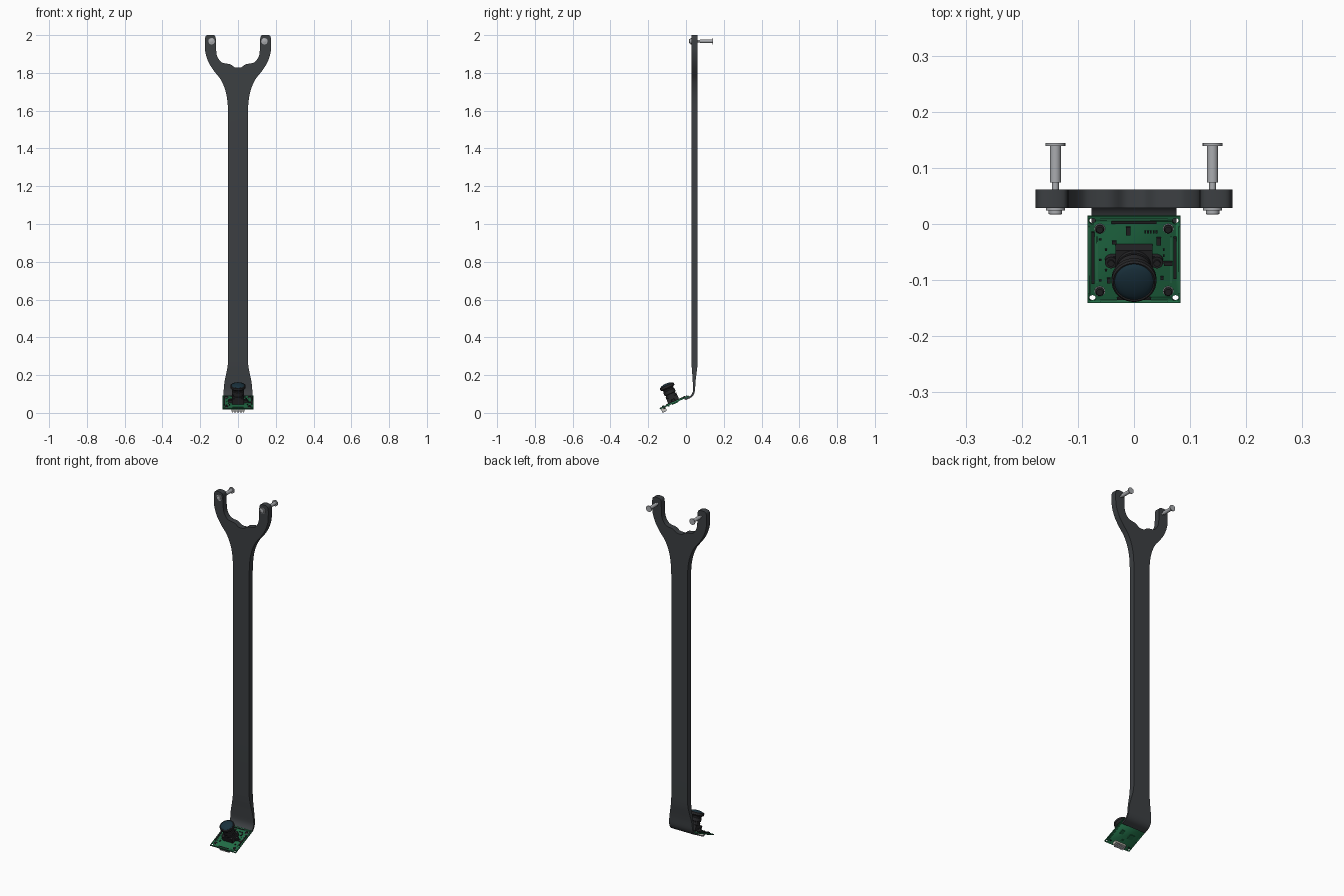
import bpy, bmesh, math
from mathutils import Matrix, Vector

if "Cube" in bpy.data.objects:
    bpy.data.objects.remove(bpy.data.objects["Cube"])


def material(name, rgb):
    m = bpy.data.materials.new(name)
    m.diffuse_color = (*rgb, 1)
    m.use_nodes = True
    m.node_tree.nodes["Principled BSDF"].inputs["Base Color"].default_value = m.diffuse_color
    return m


DARK = material("dark_grey", (0.045, 0.05, 0.055))
BLACK = material("black", (0.02, 0.02, 0.022))
GREEN = material("board_green", (0.015, 0.15, 0.06))
LIGHT_GREEN = material("trace_green", (0.04, 0.24, 0.11))
GLASS = material("glass", (0.01, 0.03, 0.045))
STEEL = material("steel", (0.4, 0.41, 0.43))
PALE = material("pale", (0.6, 0.58, 0.52))


def finish(bm, name, mat, matrix=Matrix()):
    bmesh.ops.remove_doubles(bm, verts=bm.verts, dist=1e-5)
    bmesh.ops.recalc_face_normals(bm, faces=bm.faces)
    me = bpy.data.meshes.new(name)
    bm.to_mesh(me)
    bm.free()
    ob = bpy.data.objects.new(name, me)
    bpy.context.collection.objects.link(ob)
    ob.matrix_world = matrix
    me.materials.append(mat)
    bpy.ops.object.select_all(action='DESELECT')
    ob.select_set(True)
    bpy.context.view_layer.objects.active = ob
    bpy.ops.object.shade_smooth_by_angle(angle=math.radians(35))
    return ob


def boxes(name, items, mat, matrix=Matrix()):
    """Each item: centre x, y, z, size x, y, z."""
    bm = bmesh.new()
    for x, y, z, sx, sy, sz in items:
        bmesh.ops.create_cube(bm, size=1, matrix=Matrix.Translation((x, y, z)) @ Matrix.Diagonal((sx, sy, sz, 1)))
    return finish(bm, name, mat, matrix)


def lathe(name, profile, mat, matrix=Matrix(), n=32):
    """Spin (radius, height) points round the local z axis."""
    bm = bmesh.new()
    rings = [[bm.verts.new((r * math.cos(t), r * math.sin(t), h))
              for t in (math.tau * i / n for i in range(n))] for r, h in profile]
    for a, b in zip(rings, rings[1:]):
        for i in range(n):
            j = (i + 1) % n
            bm.faces.new((a[i], a[j], b[j], b[i]))
    bm.faces.new(rings[0])
    bm.faces.new(rings[-1])
    return finish(bm, name, mat, matrix)


def smooth_line(pts, steps=4):
    """Catmull-Rom curve through the points."""
    p = [Vector(q) for q in [pts[0], *pts, pts[-1]]]
    out = []
    for a, b, c, d in zip(p, p[1:], p[2:], p[3:]):
        for s in range(steps):
            t = s / steps
            out.append(0.5 * (2 * b + (c - a) * t + (2 * a - 5 * b + 4 * c - d) * t * t
                              + (3 * b - a - 3 * c + d) * t ** 3))
    return out + [p[-1]]


# Arm: flat fork outline above, lofted bent foot below
Z_JOIN = 0.28
outer = smooth_line([(.052, 1.58), (.056, 1.65), (.068, 1.71), (.092, 1.765), (.127, 1.81), (.155, 1.855),
                     (.172, 1.905), (.175, 1.945), (.174, 1.985), (.163, 2.0), (.13, 2.0),
                     (.118, 1.985), (.116, 1.93), (.111, 1.89), (.092, 1.86), (.072, 1.851),
                     (.04, 1.845), (.018, 1.83), (0, 1.828)])
half = [Vector((.052, Z_JOIN))] + outer
outline = half + [Vector((-p.x, p.y)) for p in reversed(half[:-1])]
bm = bmesh.new()
front = [bm.verts.new((p.x, .0285, p.y)) for p in outline]
back = [bm.verts.new((p.x, .0615, p.y)) for p in outline]
bm.faces.new(front)
bm.faces.new(back)
for i in range(len(outline) - 1):
    bm.faces.new((front[i], front[i + 1], back[i + 1], back[i]))

# centre y, centre z, half width, thickness
foot = smooth_line([(.045, Z_JOIN, .052, .033), (.045, .24, .056, .029), (.044, .20, .064, .021),
                    (.043, .16, .072, .014), (.043, .13, .075, .011), (.041, .112, .076, .01),
                    (.035, .097, .076, .01), (.025, .086, .076, .01), (.01, .0785, .076, .01),
                    (-.005, .072, .076, .01)], 3)
rings = []
for i, (y, z, w, t) in enumerate(foot):
    a, b = foot[max(i - 1, 0)], foot[min(i + 1, len(foot) - 1)]
    d = Vector((b[0] - a[0], b[1] - a[1])).normalized() if i else Vector((0, -1))
    ny, nz = d.y * t / 2, -d.x * t / 2
    rings.append([bm.verts.new(c) for c in ((w, y + ny, z + nz), (w, y - ny, z - nz),
                                            (-w, y - ny, z - nz), (-w, y + ny, z + nz))])
for a, b in zip(rings, rings[1:]):
    for i in range(4):
        j = (i + 1) % 4
        bm.faces.new((a[i], a[j], b[j], b[i]))
bm.faces.new(rings[-1])
finish(bm, "fork_arm", DARK)

# Mounting pins through the fork tips
pin = [(.010, .017), (.012, .018), (.012, .024), (.017, .024), (.017, .031), (.006, .031), (.006, .074),
       (.010, .074), (.010, .139), (.0175, .139), (.0175, .144)]
for side, x in (("left", -.14), ("right", .14)):
    lathe("pin_" + side, pin, STEEL, Matrix.Translation((x, 0, 1.968)) @ Matrix.Rotation(-math.pi / 2, 4, 'X'), 24)

# Tilted frame shared by everything on the circuit board
B = Matrix.Translation((0, -.0625, .055)) @ Matrix.Rotation(math.radians(24), 4, 'X')
CORNERS = [(sx, sy) for sx in (-1, 1) for sy in (-1, 1)]

# Circuit board with corner holes
board = boxes("circuit_board", [(0, 0, 0, .166, .168, .006)], GREEN, B)
bm = bmesh.new()
for sx, sy in CORNERS:
    bmesh.ops.create_cone(bm, cap_ends=True, segments=16, radius1=.006, radius2=.006, depth=.04,
                          matrix=Matrix.Translation((sx * .074, sy * .075, 0)))
cutter = finish(bm, "hole_cutter", GREEN, B)
cutter.hide_render = True
cutter.hide_set(True)
mod = board.modifiers.new("holes", 'BOOLEAN')
mod.object = cutter
mod.solver = 'EXACT'

# Board rim traces, edge connectors, chips and small parts
rim = []
for s in (-1, 1):
    rim += [(s * .08, 0, .0035, .002, .13, .002), (0, s * .079, .0035, .12, .003, .002),
            (s * .066, 0, .0035, .002, .09, .002)]
boxes("board_traces", rim, LIGHT_GREEN, B)
boxes("edge_strips", [(s * .073, .005, .005, .006, .1 - .02 * (s > 0), .006) for s in (-1, 1)]
      + [(0, .074, .005, .08, .004, .004), (0, -.075, .005, .06, .004, .004)], BLACK, B)
boxes("chips", [(-.01, .057, .005, .008, .015, .005), (.044, .037, .005, .008, .015, .005),
                (.061, -.006, .005, .015, .008, .005), (-.035, .035, .005, .008, .006, .004),
                (-.045, -.04, .005, .006, .01, .004), (.05, -.035, .005, .006, .006, .004)], BLACK, B)
boxes("small_components", [(.02 + .005 * i, .055, .004, .003, .005, .003) for i in range(5)]
      + [(-.06 + .01 * (i % 2), .04 - .02 * i, .004, .004, .003, .003) for i in range(5)]
      + [(.053, .02 - .012 * i, .004, .003, .004, .003) for i in range(3)], BLACK, B)

# Board screws
for i, (sx, sy) in enumerate(CORNERS):
    at = B @ Matrix.Translation((sx * .061, sy * .061, 0))
    lathe(f"board_screw_{i}", [(.004, -.009), (.004, .003), (.008, .003), (.008, .007), (.006, .009)], BLACK, at, 16)
    lathe(f"screw_washer_{i}", [(.0095, .003), (.0095, .0042)], STEEL, at, 16)

# Underside connector with contacts
boxes("connector", [(0, -.063, -.0105, .07, .022, .016)], PALE, B)
boxes("connector_pins", [(-.028 + .008 * i, -.066, -.014, .003, .024, .022) for i in range(8)], STEEL, B)
boxes("underside_chips", [(-.03, .0, -.005, .03, .03, .005), (.035, .01, -.005, .02, .025, .005),
                          (.0, -.035, -.005, .012, .01, .005)], GREEN, B)

# Lens holder, with side lugs
boxes("lens_holder", [(0, 0, .018, .066, .062, .03), (0, 0, .008, .078, .022, .01)], BLACK, B)
for side, x in (("left", -.041), ("right", .041)):
    lathe("holder_lug_" + side, [(.011, .003), (.011, .016), (.006, .016), (.006, .02)], BLACK,
          B @ Matrix.Translation((x, 0, 0)), 20)

# Lens barrel and glass
lathe("lens_barrel", [(.031, .03), (.031, .043), (.027, .043), (.027, .05), (.032, .052), (.032, .07),
                      (.029, .072), (.029, .078), (.034, .083), (.04, .086), (.04, .098), (.037, .101),
                      (.035, .1)], BLACK, B, 40)
lathe("lens_glass", [(.0355, .099), (.033, .102), (.027, .105), (.018, .1075), (.008, .109), (.001, .1092)],
      GLASS, B, 40)
